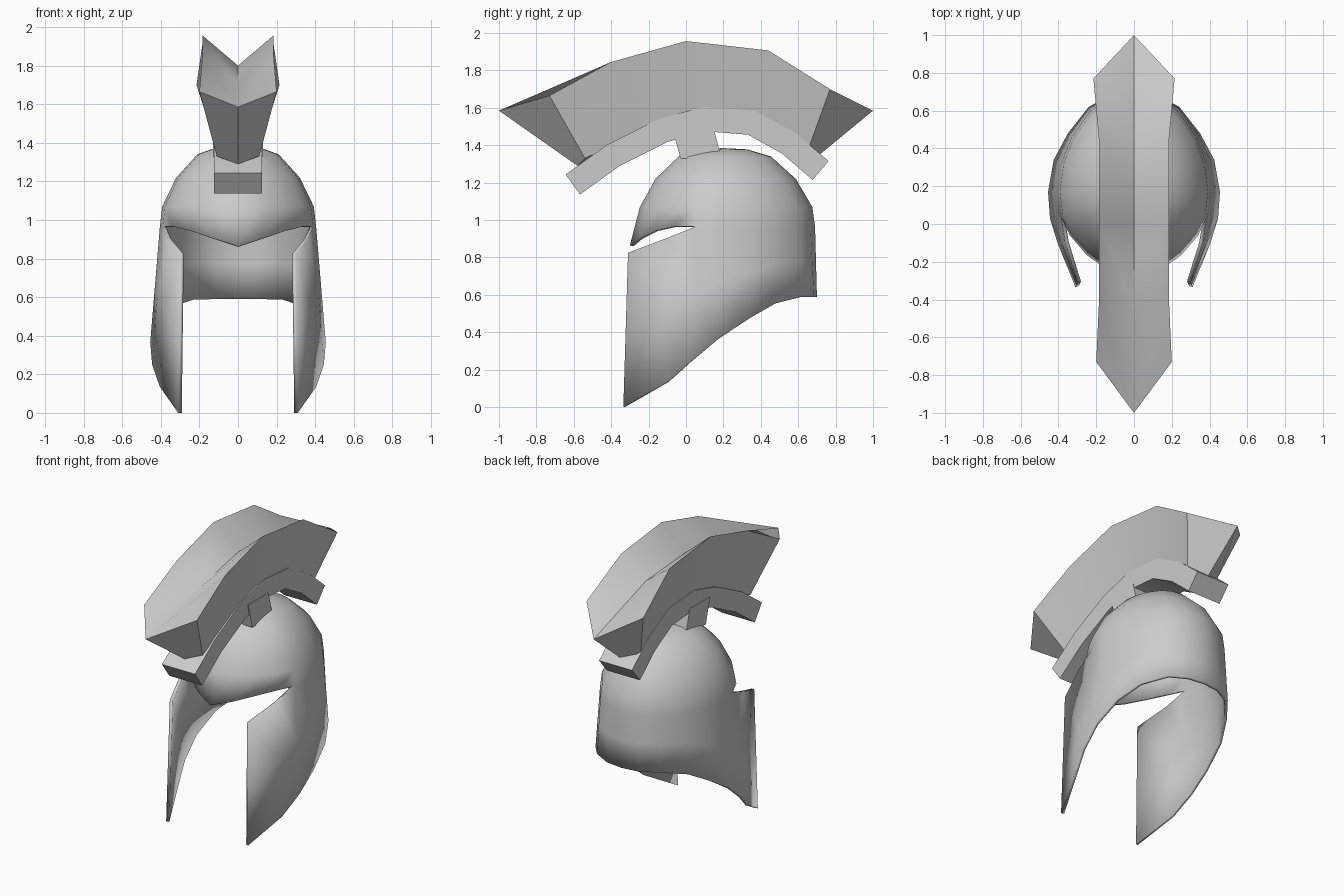
import bpy, bmesh, math
from mathutils import Vector

cube = bpy.data.objects.get("Cube")
if cube:
    bpy.data.objects.remove(cube, do_unlink=True)

# One plain grey for the whole helmet
grey = bpy.data.materials.new("plain grey")
grey.use_nodes = True
colour = (0.6, 0.6, 0.6, 1)
grey.diffuse_color = colour
grey.node_tree.nodes["Principled BSDF"].inputs["Base Color"].default_value = colour


def add_grid(bm, rows):
    """Skin a list of equally long point rows with quads."""
    grid = [[bm.verts.new(point) for point in row] for row in rows]
    for upper, lower in zip(grid, grid[1:]):
        for i in range(len(upper) - 1):
            bm.faces.new((upper[i], upper[i + 1], lower[i + 1], lower[i]))


def finish(name, bm, smooth_angle, thickness=0):
    """Mirror the half mesh across x, weld it and turn it into an object."""
    copy = bmesh.ops.duplicate(bm, geom=bm.verts[:] + bm.edges[:] + bm.faces[:])["geom"]
    for vert in copy:
        if isinstance(vert, bmesh.types.BMVert):
            vert.co.x = -vert.co.x
    bmesh.ops.remove_doubles(bm, verts=bm.verts[:], dist=0.0005)
    bmesh.ops.dissolve_degenerate(bm, dist=0.0005, edges=bm.edges[:])
    bmesh.ops.recalc_face_normals(bm, faces=bm.faces[:])
    mesh = bpy.data.meshes.new(name)
    bm.to_mesh(mesh)
    bm.free()
    mesh.materials.append(grey)
    obj = bpy.data.objects.new(name, mesh)
    bpy.context.collection.objects.link(obj)
    bpy.ops.object.select_all(action="DESELECT")
    obj.select_set(True)
    bpy.context.view_layer.objects.active = obj
    bpy.ops.object.shade_smooth_by_angle(angle=math.radians(smooth_angle))
    if thickness:
        shell = obj.modifiers.new("Thickness", "SOLIDIFY")
        shell.thickness = thickness
        shell.offset = -1
    return obj


def half_loft(name, sections, smooth_angle):
    """Closed solid from half cross-sections that start and end on x = 0."""
    bm = bmesh.new()
    add_grid(bm, sections)
    bm.verts.ensure_lookup_table()
    size = len(sections[0])
    bm.faces.new(bm.verts[:size])
    bm.faces.new(bm.verts[-size:])
    return finish(name, bm, smooth_angle)


# Helmet shell: brow edge, then the line from the eye slit round to the nape
brow = [(0, -.3, .865), (.13, -.25, .905), (.25, -.165, .945), (.34, -.06, .967)]
side = [(x, y, .965) for x, y in [(.39, .05), (.405, .17), (.385, .32), (.33, .46),
                                  (.23, .6), (.12, .665), (0, .69)]]
plan = [(0, -.26), (.13, -.23), (.25, -.155), (.34, -.05)] + [p[:2] for p in side]
centre_y = 0.2
dome_rows = [brow + side]
for scale, height in [(.97, 1.07), (.79, 1.22), (.52, 1.34), (.26, 1.378), (0, 1.385)]:
    dome_rows.append([(x * scale, centre_y + (y - centre_y) * scale, height)
                      for x, y in plan])

# Cheek guards and neck guard hang from the slit line to the sloping hem
slit = [(.3, -.31, .825), (.365, -.1, .905)] + side
hem = [(.31, -.335, 0), (.405, -.1, .135), (.445, .03, .25), (.455, .17, .365),
       (.425, .34, .475), (.35, .48, .555), (.24, .62, .59), (.12, .685, .59), (0, .7, .59)]
wall_rows = [[Vector(a).lerp(Vector(b), t) for a, b in zip(slit, hem)]
             for t in (0, .5, 1)]

shell_mesh = bmesh.new()
add_grid(shell_mesh, dome_rows)
add_grid(shell_mesh, wall_rows)
finish("helmet_shell", shell_mesh, 40, thickness=0.02)

# Crest holder: a curved bar swept along an arch
arch = [Vector((0, y, z)) for y, z in [(-.605, 1.19), (-.39, 1.345), (-.12, 1.48),
                                       (.1, 1.54), (.35, 1.52), (.55, 1.41), (.72, 1.265)]]
half_width, half_height = 0.125, 0.066
bar_sections = []
for i, point in enumerate(arch):
    tangent = (arch[min(i + 1, len(arch) - 1)] - arch[max(i - 1, 0)]).normalized()
    up = Vector((0, -tangent.z, tangent.y)) * half_height
    out = Vector((half_width, 0, 0))
    bar_sections.append([point + up, point + up + out, point - up + out, point - up])
half_loft("crest_holder", bar_sections, 50)

# Leaning post between the dome and the crest holder
post_sections = []
for middle, height in [(.08, 1.33), (.035, 1.5)]:
    front, back = middle - .11, middle + .11
    post_sections.append([(0, front, height), (.13, front, height),
                          (.13, back, height), (0, back, height)])
half_loft("crest_post", post_sections, 30)

# Crest: grooved plume, each station holds groove, rim and root positions
stations = [  # groove y, z; rim x, y, z; root y, z
    (-1, 1.585, .2, -.73, 1.665, -.54, 1.33),
    (-.45, 1.71, .185, -.4, 1.845, -.32, 1.43),
    (0, 1.8, .185, 0, 1.957, .02, 1.55),
    (.43, 1.77, .185, .44, 1.907, .34, 1.54),
    (1, 1.585, .215, .77, 1.7, .65, 1.37),
]
crest_sections = []
for groove_y, groove_z, rim_x, rim_y, rim_z, root_y, root_z in stations:
    keel = math.copysign(0.04, root_y) if abs(root_y) > 0.5 else 0
    crest_sections.append([(0, groove_y, groove_z), (rim_x, rim_y, rim_z),
                           (0.11, root_y, root_z),
                           (0, root_y + keel, root_z - abs(keel))])
half_loft("crest_plume", crest_sections, 35)
